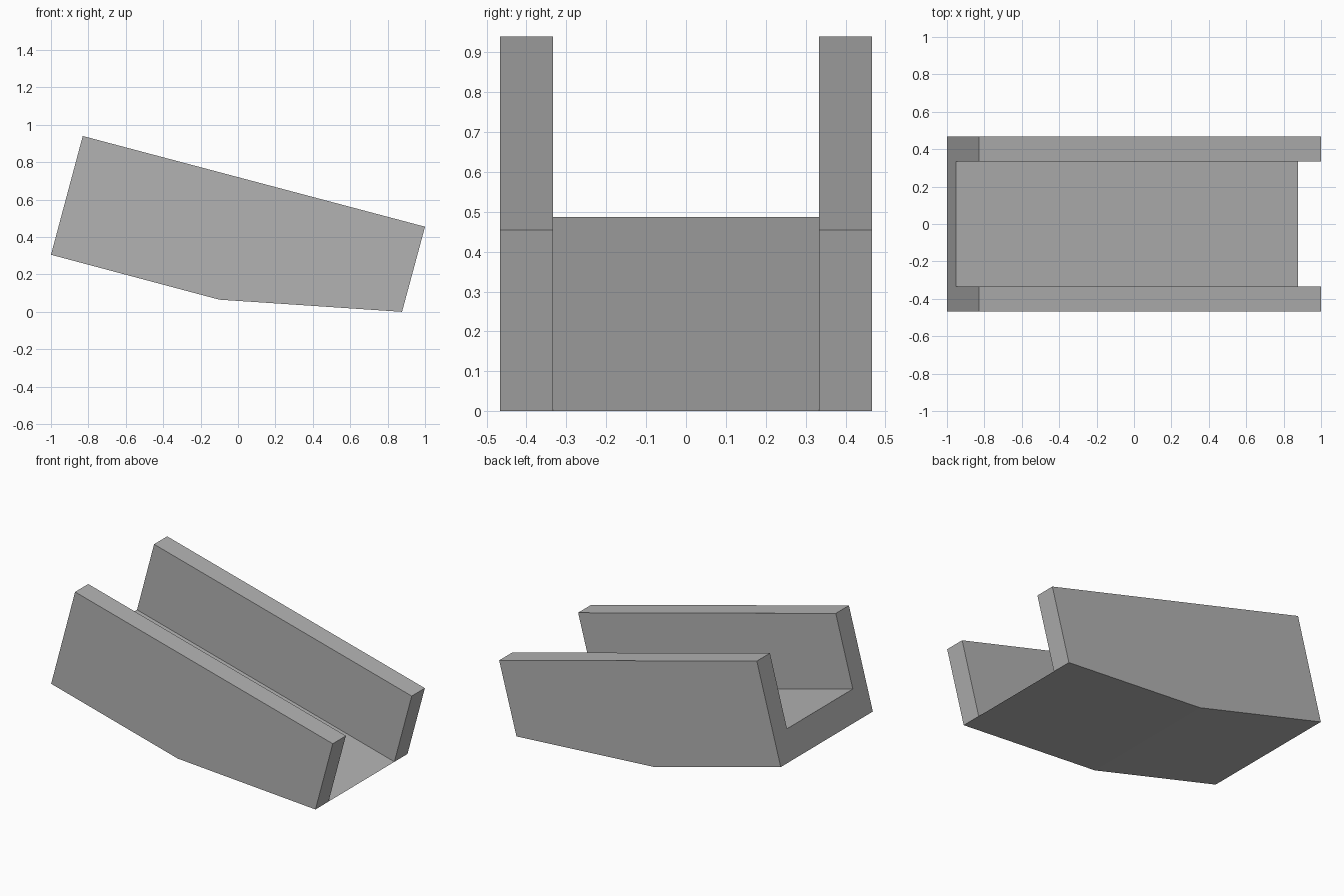
import bpy
import bmesh

cube = bpy.data.objects.get("Cube")
if cube:
    bpy.data.objects.remove(cube, do_unlink=True)

# Plain grey material
grey = bpy.data.materials.new("plain grey")
grey.use_nodes = True
colour = (0.45, 0.45, 0.45, 1)
grey.diffuse_color = colour
grey.node_tree.nodes["Principled BSDF"].inputs["Base Color"].default_value = colour

# Side profile (x, z)
points = {
    "heel": (-1.0, 0.305), "keel": (-0.1, 0.065), "toe": (0.877, 0.0),
    "toe_top": (1.0, 0.455), "heel_top": (-0.83, 0.94), "floor": (-0.951, 0.487),
}
wall_outline = ["heel", "keel", "toe", "toe_top", "heel_top", "floor"]
floor_outline = ["heel", "keel", "toe", "floor"]
wall_inside = ["floor", "toe", "toe_top", "heel_top"]
stations = [-0.467, -0.334, 0.334, 0.467]

# Profile copies at the outer and inner side of each wall
bm = bmesh.new()
rings = [{name: bm.verts.new((x, y, z)) for name, (x, z) in points.items()}
         for y in stations]


def bridge(a, b, outline):
    for p, q in zip(outline, outline[1:] + outline[:1]):
        bm.faces.new((a[p], a[q], b[q], b[p]))


# Wall, sloping floor, wall
bridge(rings[0], rings[1], wall_outline)
bridge(rings[1], rings[2], floor_outline)
bridge(rings[2], rings[3], wall_outline)

# Outer and inner wall sides
for ring, outline in zip(rings, (wall_outline, wall_inside, wall_inside, wall_outline)):
    bm.faces.new([ring[name] for name in outline])

bmesh.ops.recalc_face_normals(bm, faces=bm.faces)
# Merge the flat strips into single clean faces
bmesh.ops.dissolve_limit(bm, angle_limit=0.005, verts=bm.verts, edges=bm.edges)

mesh = bpy.data.meshes.new("sloped_channel")
bm.to_mesh(mesh)
bm.free()
mesh.materials.append(grey)
channel = bpy.data.objects.new("sloped_channel", mesh)
bpy.context.collection.objects.link(channel)
